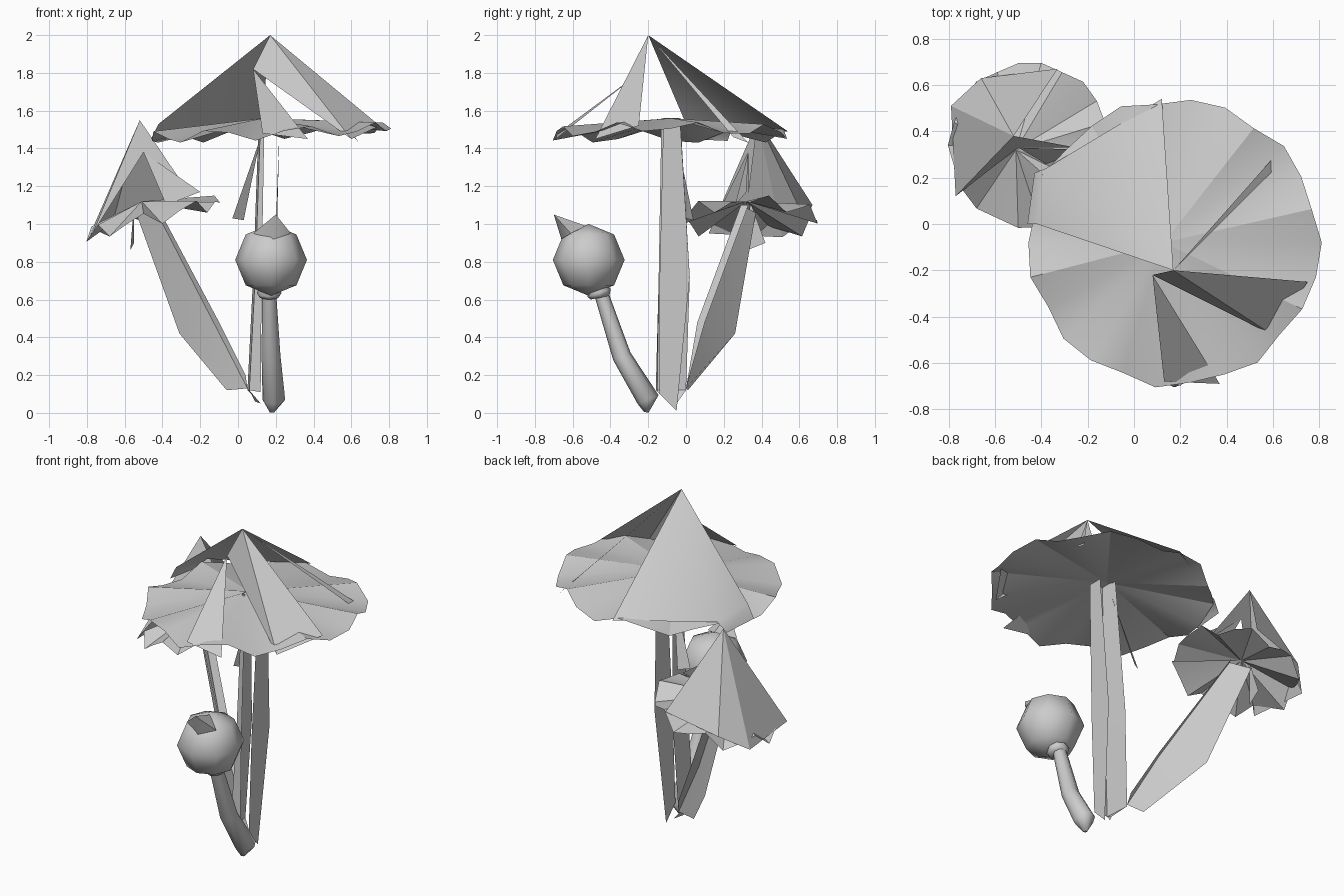
import bpy, bmesh, math
from mathutils import Vector


def make(name, verts, faces, angle=30):
    me = bpy.data.meshes.new(name)
    me.from_pydata([tuple(v) for v in verts], [], faces)
    ob = bpy.data.objects.new(name, me)
    bpy.context.collection.objects.link(ob)
    bpy.ops.object.select_all(action='DESELECT')
    bpy.context.view_layer.objects.active = ob
    ob.select_set(True)
    bpy.ops.object.shade_smooth_by_angle(angle=math.radians(angle))
    return ob


def fan(name, hub, mid, rx, ry, n, zfun):
    """Rippled gill disc: a hub joined to a wavy rim."""
    verts = [hub]
    for i in range(n):
        a = 2 * math.pi * i / n
        k = 1 + 0.025 * math.cos(2.3 * i)
        verts.append((mid[0] + rx * k * math.cos(a), mid[1] + ry * k * math.sin(a), zfun(a, i)))
    return make(name, verts, [(0, i + 1, (i + 1) % n + 1) for i in range(n)])


def strip(name, left, right):
    """Open sheet between two edges."""
    n = len(left)
    return make(name, left + right, [(i, i + 1, n + i + 1, n + i) for i in range(n - 1)])


def tube(name, path, n=8):
    """Closed tube bending in the yz plane; path holds (x, y, z, radius)."""
    pts = [Vector(p[:3]) for p in path]
    verts = []
    for i, p in enumerate(pts):
        d = (pts[min(i + 1, len(pts) - 1)] - pts[max(i - 1, 0)]).normalized()
        u = Vector((1, 0, 0))
        v = d.cross(u).normalized()
        for k in range(n):
            a = 2 * math.pi * k / n
            verts.append(p + path[i][3] * (u * math.cos(a) + v * math.sin(a)))
    faces = [(r * n + k, r * n + (k + 1) % n, (r + 1) * n + (k + 1) % n, (r + 1) * n + k)
             for r in range(len(pts) - 1) for k in range(n)]
    faces += [tuple(range(n))[::-1], tuple(range(len(verts) - n, len(verts)))]
    return make(name, verts, faces, 65)


# Large cap: gill disc and broken cone sheets
fan("large_gills", (0.13, -0.08, 1.56), (0.17, -0.08), 0.625, 0.615, 26,
    lambda a, i: 1.48 + 0.025 * math.cos(a) + 0.035 * math.sin(i * 1.9))
make("large_cap", [
    (0.17, -0.2, 2.0), (-0.42, 0.0, 1.53), (-0.38, 0.24, 1.5), (0.12, 0.54, 1.49),
    (0.08, -0.22, 1.82), (0.13, -0.68, 1.48), (0.37, -0.69, 1.45),
    (0.75, -0.25, 1.52), (0.6, -0.48, 1.45), (0.64, 0.33, 1.43), (0.62, 0.25, 1.46),
    (-0.46, 0.0, 1.45), (-0.43, 0.22, 1.44)],
    [(0, 3, 2), (0, 2, 1), (4, 5, 6), (0, 4, 8), (0, 8, 7), (0, 10, 9), (1, 2, 12, 11)])

# Large stem: two facing walls and hanging skirt pieces
strip("large_stem_left_wall",
      [(0.12, -0.13, 1.56), (0.09, -0.145, 0.7), (0.06, -0.16, 0.12), (0.09, -0.1, 0.06)],
      [(0.11, -0.03, 1.56), (0.08, 0.02, 0.72), (0.05, 0.0, 0.12), (0.12, -0.05, 0.05)])
strip("large_stem_left_edge",
      [(0.12, -0.13, 1.56), (0.09, -0.145, 0.7), (0.06, -0.16, 0.12)],
      [(0.14, -0.13, 1.56), (0.125, -0.145, 0.7), (0.12, -0.15, 0.11)])
strip("large_stem_right_wall",
      [(0.22, -0.12, 1.53), (0.19, -0.14, 0.7), (0.17, -0.14, 0.1)],
      [(0.22, -0.03, 1.53), (0.2, 0.02, 0.72), (0.17, -0.05, 0.01)])
make("large_skirt", [(0.12, -0.05, 1.46), (-0.03, 0.0, 1.03), (0.03, 0.04, 1.02)], [(0, 1, 2)])

# Small cap: gill disc and broken cone sheets
fan("small_gills", (-0.51, 0.32, 1.12), (-0.45, 0.34), 0.345, 0.355, 22,
    lambda a, i: 1.03 + 0.085 * math.cos(a) + 0.045 * math.sin(i * 2.1))
make("small_cap", [
    (-0.52, 0.38, 1.55), (-0.79, 0.51, 0.93), (-0.77, 0.12, 0.95), (-0.66, 0.63, 1.02),
    (-0.33, 0.67, 1.1), (-0.2, 0.32, 1.17), (-0.38, 0.26, 1.1), (-0.5, 0.33, 1.38),
    (-0.25, 0.33, 1.15)],
    [(0, 1, 2), (0, 3, 1), (0, 4, 3), (7, 6, 5), (0, 2, 7), (0, 7, 8)])

# Small stem: bent open sheet, with a hanging flap
strip("small_stem",
      [(-0.54, 0.37, 1.06), (-0.31, 0.26, 0.42), (-0.06, 0.01, 0.12)],
      [(-0.45, 0.29, 1.1), (-0.13, 0.06, 0.48), (0.05, 0.0, 0.13)])
strip("small_stem_edge",
      [(-0.45, 0.29, 1.1), (-0.13, 0.06, 0.48), (0.05, 0.0, 0.13)],
      [(-0.43, 0.33, 1.1), (-0.1, 0.1, 0.48), (0.04, 0.02, 0.2)])
make("small_skirt", [(-0.55, 0.34, 1.12), (-0.57, 0.32, 0.86), (-0.55, 0.42, 0.9)], [(0, 1, 2)])

# Young bud: curved stem, collar, faceted head and pointed tip
tube("bud_stem", [(0.18, -0.21, 0.003, 0.012), (0.19, -0.2, 0.07, 0.06),
                  (0.175, -0.34, 0.3, 0.05), (0.165, -0.445, 0.62, 0.038)])
tube("bud_collar", [(0.165, -0.455, 0.61, 0.05), (0.165, -0.46, 0.635, 0.065),
                    (0.165, -0.475, 0.67, 0.05)])
bm = bmesh.new()
bmesh.ops.create_uvsphere(bm, u_segments=8, v_segments=4, radius=0.19)
bmesh.ops.translate(bm, verts=bm.verts, vec=(0.175, -0.515, 0.81))
me = bpy.data.meshes.new("bud_head")
bm.to_mesh(me)
bm.free()
bpy.context.collection.objects.link(bpy.data.objects.new("bud_head", me))
for p in me.polygons:
    p.use_smooth = True
make("bud_tip", [(0.2, -0.7, 1.05), (0.08, -0.61, 0.95), (0.19, -0.66, 0.92),
                 (0.28, -0.61, 0.95), (0.18, -0.53, 0.99)],
     [(0, 1, 2), (0, 2, 3), (0, 3, 4), (0, 4, 1)], 60)
